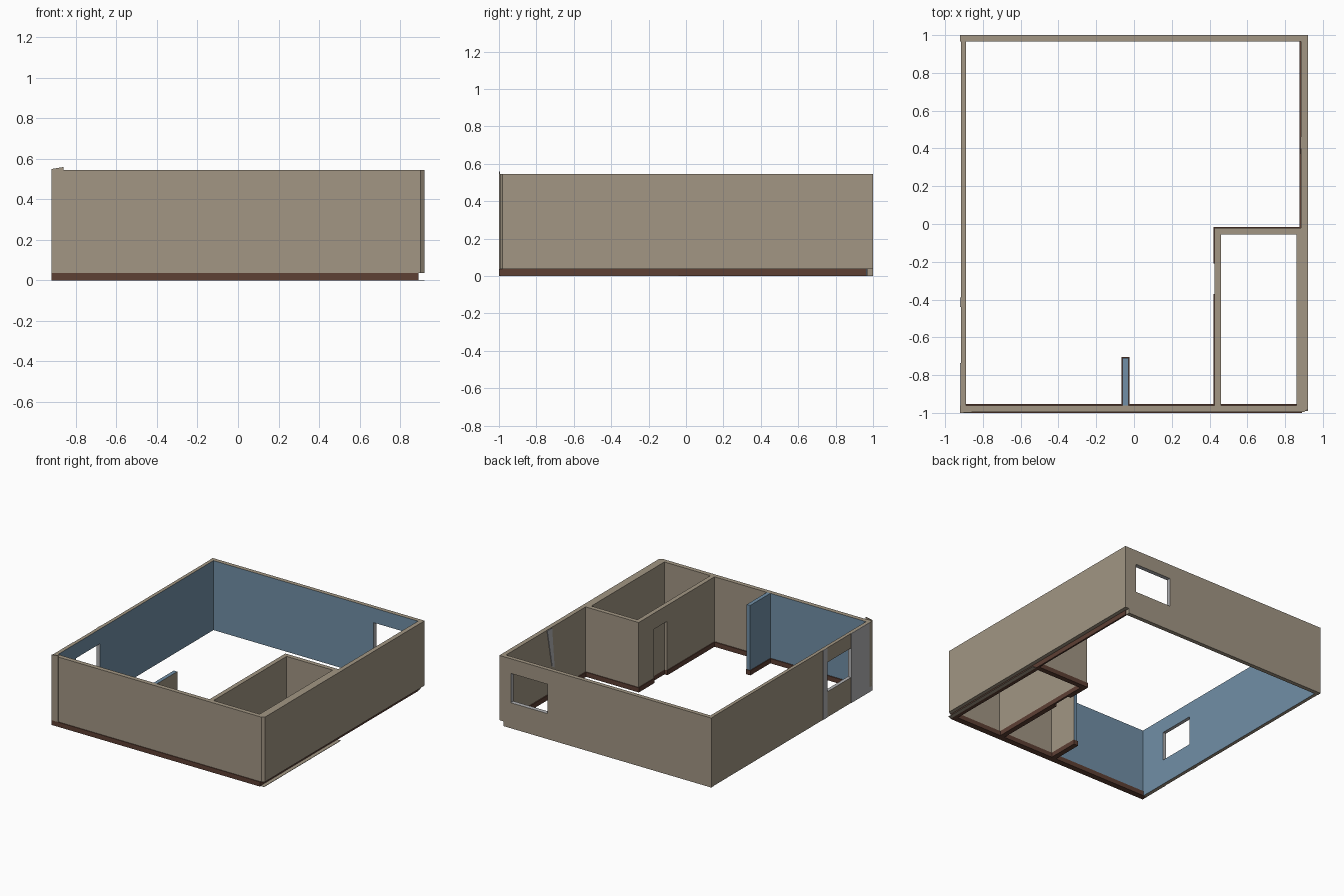
import bpy
import bmesh

cube = bpy.data.objects.get("Cube")
if cube:
    bpy.data.objects.remove(cube, do_unlink=True)

TOP, BASE = 0.545, 0.037


def material(name, rgb):
    m = bpy.data.materials.new(name)
    m.use_nodes = True
    m.diffuse_color = (*rgb, 1)
    bsdf = next(n for n in m.node_tree.nodes if n.type == 'BSDF_PRINCIPLED')
    bsdf.inputs["Base Color"].default_value = (*rgb, 1)
    bsdf.inputs["Roughness"].default_value = 0.8
    return m


MATS = [material("tan_plaster", (0.36, 0.305, 0.23)),
        material("blue_paint", (0.165, 0.275, 0.385)),
        material("brown_baseboard", (0.11, 0.05, 0.034)),
        material("light_gray_trim", (0.45, 0.45, 0.46))]
TAN, BLUE, BROWN, GRAY = range(4)


def prism(name, outline, lift, color=TAN, painted=None):
    """Extrude an outline of 3D points by a vector; paint faces along a direction."""
    bm = bmesh.new()
    face = bm.faces.new([bm.verts.new(p) for p in outline])
    out = bmesh.ops.extrude_face_region(bm, geom=[face])
    bmesh.ops.translate(bm, vec=lift, verts=[v for v in out["geom"] if isinstance(v, bmesh.types.BMVert)])
    bmesh.ops.recalc_face_normals(bm, faces=bm.faces)
    for f in bm.faces:
        f.material_index = color
        if painted and f.normal.dot(painted[0]) > 0.9:
            f.material_index = painted[1]
    mesh = bpy.data.meshes.new(name)
    bm.to_mesh(mesh)
    bm.free()
    for m in MATS:
        mesh.materials.append(m)
    obj = bpy.data.objects.new(name, mesh)
    bpy.context.collection.objects.link(obj)
    return obj


def box(name, x, y, z, color=TAN, painted=None):
    outline = [(x[0], y[0], z[0]), (x[1], y[0], z[0]), (x[1], y[1], z[0]), (x[0], y[1], z[0])]
    return prism(name, outline, (0, 0, z[1] - z[0]), color, painted)


def cut(obj, x, y, z, color):
    """Cut a box out of a wall, giving the reveal its own colour."""
    cutter = box("opening_cutter", x, y, z, color)
    cutter.hide_render = True
    mod = obj.modifiers.new("opening", 'BOOLEAN')
    mod.object = cutter
    mod.solver = 'EXACT'
    graph = bpy.context.evaluated_depsgraph_get()
    mesh = bpy.data.meshes.new_from_object(obj.evaluated_get(graph))
    obj.modifiers.clear()
    obj.data = mesh
    bpy.data.objects.remove(cutter, do_unlink=True)


FULL, UPPER, LOW = (0, TOP), (BASE, TOP), (0, BASE)
WINDOW = (0.2, 0.43)

# Outer walls
right_wall = box("right_wall", (-0.917, -0.89), (-0.96, 0.97), FULL, TAN, ((1, 0, 0), BLUE))
cut(right_wall, (-1, -0.8), (-0.735, -0.44), WINDOW, GRAY)
back_wall = box("back_wall", (-0.92, 0.885), (0.967, 1), FULL, TAN, ((0, -1, 0), BLUE))
cut(back_wall, (0.5, 0.82), (0.9, 1.1), WINDOW, GRAY)
prism("left_wall", [(0.885, -0.995, BASE), (0.9, -0.995, BASE), (0.92, -0.98, BASE),
                    (0.92, 1, BASE), (0.885, 1, BASE)], (0, 0, TOP - BASE))
box("front_wall_blue_room", (-0.92, -0.06), (-0.995, -0.96), UPPER, TAN, ((0, 1, 0), BLUE))
box("front_wall_plain_room", (-0.06, 0.885), (-0.995, -0.96), UPPER)

# Slanted corner panel on the front
prism("front_corner_panel", [(-0.92, -0.995, BASE), (-0.86, -0.995, BASE),
                             (-0.86, -0.995, 0.56), (-0.92, -0.995, 0.55)], (0, -0.005, 0))

# Short dividing wall
box("divider_wall", (-0.06, -0.03), (-0.96, -0.71), UPPER, BLUE, ((1, 0, 0), TAN))

# Closet walls with a recessed door
closet_side = box("closet_side_wall", (0.425, 0.46), (-0.96, -0.055), UPPER)
cut(closet_side, (0.4, 0.445), (-0.37, -0.21), (0.0, 0.42), TAN)
box("closet_back_wall", (0.425, 0.885), (-0.055, -0.02), UPPER)
box("closet_lining", (0.86, 0.885), (-0.96, -0.055), UPPER)

# Baseboards
box("front_baseboard", (-0.92, 0.89), (-1, -0.953), LOW, BROWN)
box("divider_baseboard", (-0.065, -0.025), (-0.953, -0.705), LOW, BROWN)
for label, y in (("front", (-0.953, -0.37)), ("back", (-0.21, -0.055))):
    box("closet_baseboard_" + label, (0.42, 0.46), y, LOW, BROWN)
box("door_threshold", (0.445, 0.46), (-0.37, -0.21), LOW, BROWN)
box("closet_back_baseboard", (0.42, 0.89), (-0.055, -0.015), LOW, BROWN)
box("closet_lining_baseboard", (0.86, 0.89), (-0.953, -0.055), LOW, BROWN)
box("left_baseboard", (0.877, 0.89), (-0.015, 0.965), LOW, BROWN)
box("left_floor_strip", (0.89, 0.92), (-0.99, -0.04), (0, 0.003))

# Gray trim plates
for label, y in (("front", (-0.99, -0.735)), ("back", (-0.44, -0.39))):
    box("window_trim_" + label, (-0.92, -0.917), y, FULL, GRAY)
prism("left_wall_trim", [(0.885, 0.46, 0.54), (0.885, 0.4, 0.54),
                         (0.885, 0.37, 0.22), (0.885, 0.4, 0.24)], (-0.004, 0, 0), GRAY)
